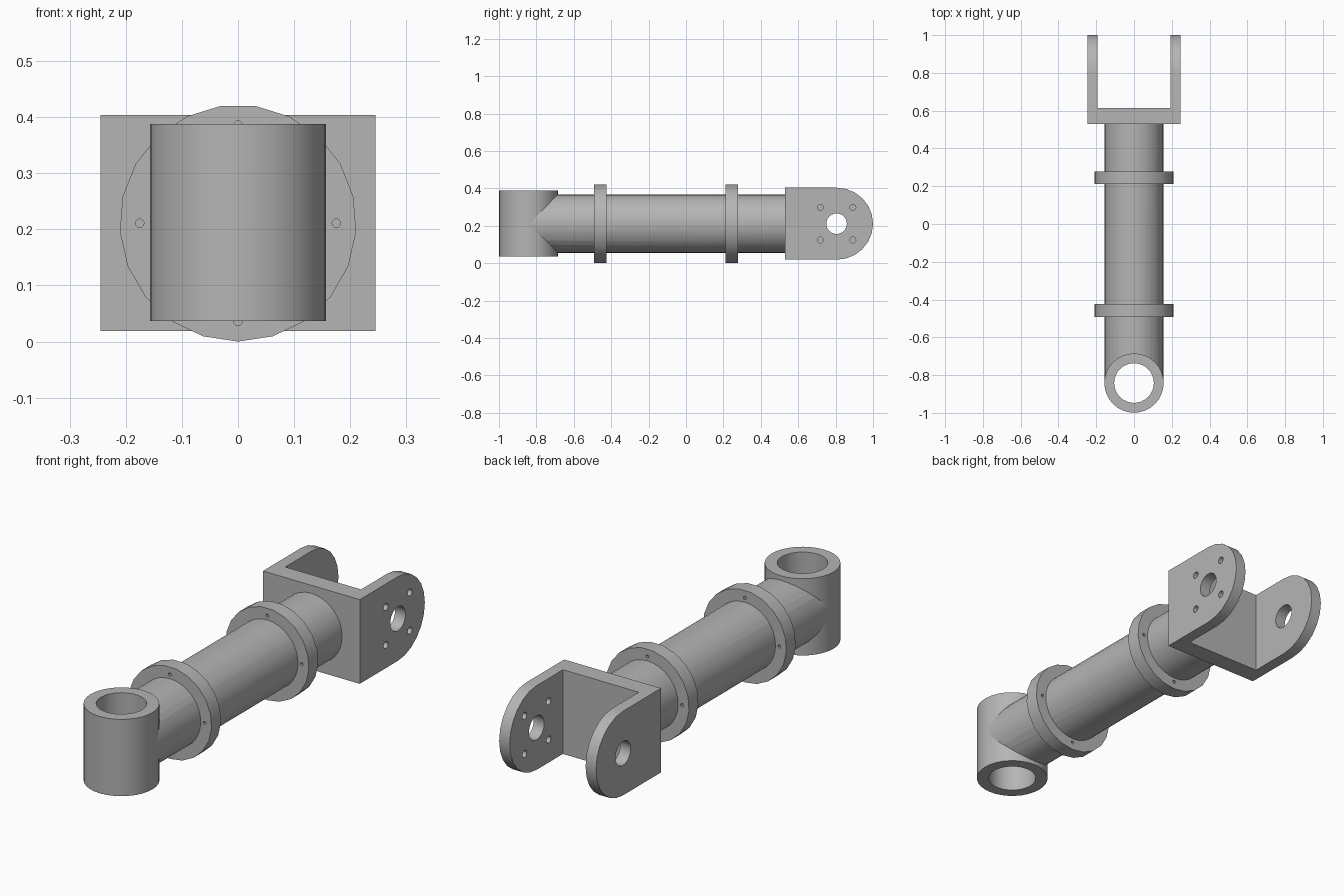
import bpy, bmesh, math
from mathutils import Matrix, Vector

if "Cube" in bpy.data.objects:
    bpy.data.objects.remove(bpy.data.objects["Cube"], do_unlink=True)

AXIS_Z = 0.211      # height of the arm's long axis
PIVOT_Y = -0.842    # vertical sleeve centre
PIN_Y = 0.805       # fork pin centre
TUBE_R = 0.157

steel = bpy.data.materials.new("grey steel")
steel.use_nodes = True
GREY = (0.46, 0.46, 0.46, 1)
steel.diffuse_color = GREY
steel.node_tree.nodes["Principled BSDF"].inputs["Base Color"].default_value = GREY


def make(name, bm):
    bmesh.ops.recalc_face_normals(bm, faces=bm.faces)
    mesh = bpy.data.meshes.new(name)
    bm.to_mesh(mesh)
    bm.free()
    obj = bpy.data.objects.new(name, mesh)
    bpy.context.collection.objects.link(obj)
    mesh.materials.append(steel)
    return obj


def cylinder(name, radius, length, centre, axis="Z", sides=32, spin=0):
    """Cylinder along an axis; spin turns it about its own length."""
    turn = {"X": Matrix.Rotation(math.pi / 2, 4, "Y"),
            "Y": Matrix.Rotation(math.pi / 2, 4, "X"),
            "Z": Matrix.Identity(4)}[axis]
    bm = bmesh.new()
    bmesh.ops.create_cone(bm, cap_ends=True, segments=sides, radius1=radius,
                          radius2=radius, depth=length,
                          matrix=Matrix.Translation(centre) @ turn @ Matrix.Rotation(spin, 4, "Z"))
    return make(name, bm)


def box(name, low, high):
    low, high = Vector(low), Vector(high)
    bm = bmesh.new()
    bmesh.ops.create_cube(bm, size=1, matrix=Matrix.Translation((low + high) / 2)
                          @ Matrix.Diagonal((*(high - low), 1)))
    return make(name, bm)


def combine(target, others, operation):
    """Apply booleans one by one and remove the helper shapes."""
    bpy.context.view_layer.objects.active = target
    for other in others:
        other.hide_render = True
        mod = target.modifiers.new("boolean", "BOOLEAN")
        mod.operation, mod.solver, mod.object = operation, "EXACT", other
        bpy.ops.object.modifier_apply(modifier=mod.name)
        bpy.data.objects.remove(other, do_unlink=True)


def smooth(obj):
    bpy.ops.object.select_all(action="DESELECT")
    obj.select_set(True)
    bpy.context.view_layer.objects.active = obj
    bpy.ops.object.shade_smooth_by_angle(angle=math.radians(30))


# Main tube, hollowed where it meets the sleeve
tube_end = 0.54
tube = cylinder("main_tube", TUBE_R - 0.001, tube_end - PIVOT_Y,
                (0, (tube_end + PIVOT_Y) / 2, AXIS_Z), "Y")
combine(tube, [cylinder("tube_cut", 0.13, 1, (0, PIVOT_Y, AXIS_Z))], "DIFFERENCE")
smooth(tube)

# Vertical pivot sleeve with its bore
sleeve = cylinder("pivot_sleeve", TUBE_R, 0.351, (0, PIVOT_Y, AXIS_Z + 0.001))
combine(sleeve, [cylinder("bore", 0.105, 1, (0, PIVOT_Y, AXIS_Z))], "DIFFERENCE")
smooth(sleeve)

# Two collars, each with four bolt holes
for name, y in (("front_collar", -0.458), ("rear_collar", 0.245)):
    collar = cylinder(name, 0.211, 0.068, (0, y, AXIS_Z), "Y", 21, -math.pi / 2)
    # Put one corner of the rim straight down
    lowest = min(collar.data.vertices, key=lambda v: v.co.z).co
    tilt = math.atan2(lowest.x, AXIS_Z - lowest.z)
    middle = Matrix.Translation((0, 0, AXIS_Z))
    collar.data.transform(middle @ Matrix.Rotation(tilt, 4, "Y") @ middle.inverted())
    holes = []
    for k in range(4):
        a = k * math.pi / 2
        centre = (0.175 * math.cos(a), y, AXIS_Z + 0.175 * math.sin(a))
        holes.append(cylinder("bolt_hole", 0.0075, 0.2, centre, "Y", 12))
    combine(collar, holes, "DIFFERENCE")
    smooth(collar)

# Fork: rounded side profile extruded across, then a channel cut through it
HALF_W, HALF_H, BACK = 0.245, 0.1925, 0.53
profile = [(BACK, AXIS_Z + HALF_H), (BACK, AXIS_Z - HALF_H)]
STEPS = 12
for i in range(STEPS + 1):
    a = -math.pi / 2 + math.pi * i / STEPS
    profile.append((PIN_Y + (1 - PIN_Y) * math.cos(a), AXIS_Z + HALF_H * math.sin(a)))
bm = bmesh.new()
side = bm.faces.new([bm.verts.new((-HALF_W, y, z)) for y, z in profile])
grown = bmesh.ops.extrude_face_region(bm, geom=[side])
bmesh.ops.translate(bm, vec=(2 * HALF_W, 0, 0),
                    verts=[g for g in grown["geom"] if isinstance(g, bmesh.types.BMVert)])
fork = make("fork_bracket", bm)
cutters = [box("channel", (-0.192, 0.615, -0.2), (0.192, 1.2, 0.6)),
           cylinder("pin_hole", 0.055, 1, (0, PIN_Y, AXIS_Z), "X", 24)]
# Small bolt holes on the left arm only
for dy in (-0.087, 0.087):
    for dz in (-0.087, 0.087):
        cutters.append(cylinder("arm_hole", 0.016, 0.2,
                                (HALF_W, PIN_Y + dy, AXIS_Z + dz), "X", 16))
combine(fork, cutters, "DIFFERENCE")
smooth(fork)
